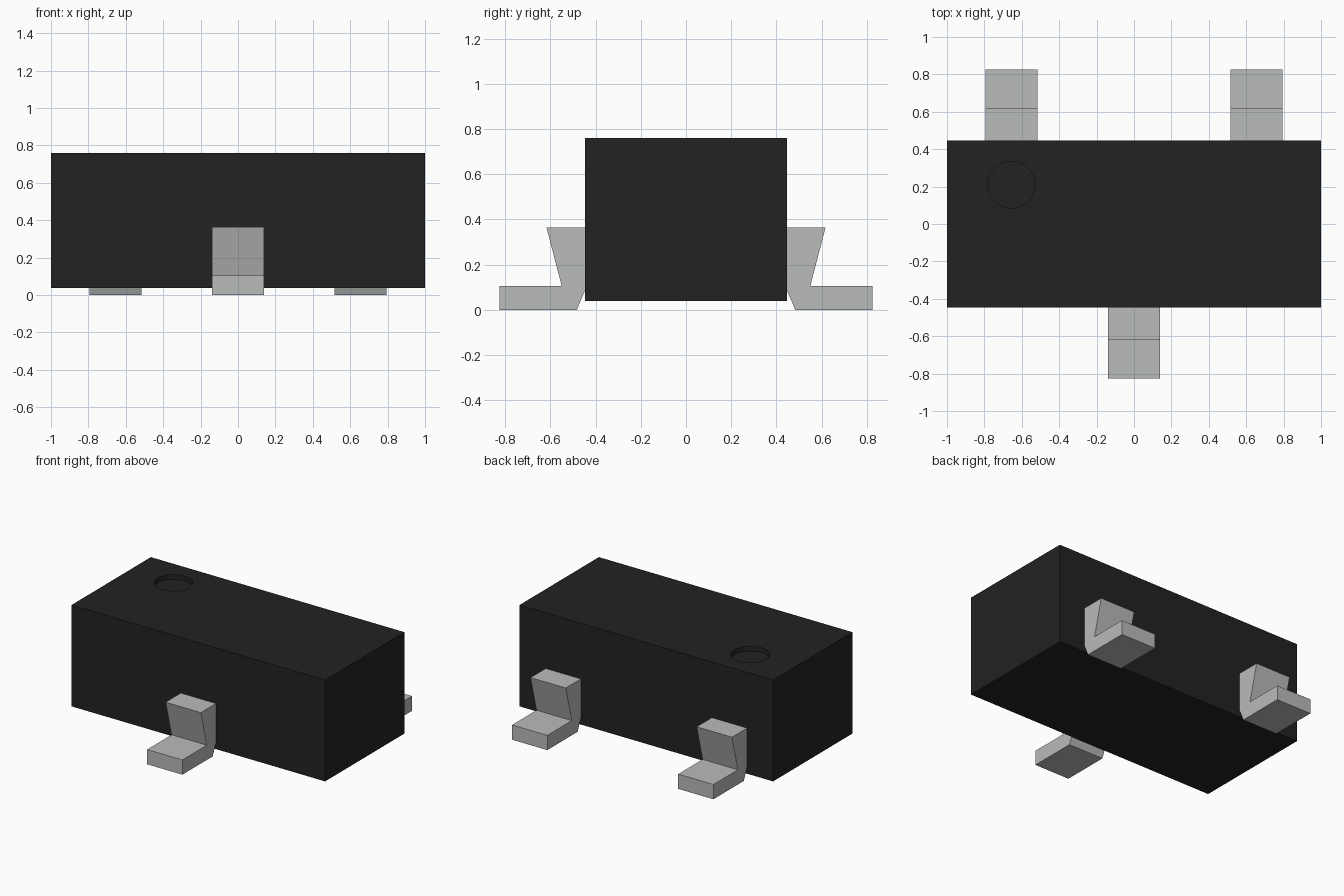
import bpy
import bmesh
from mathutils import Matrix

cube = bpy.data.objects.get("Cube")
if cube:
    bpy.data.objects.remove(cube, do_unlink=True)


def make_material(name, rgb, roughness):
    mat = bpy.data.materials.new(name)
    mat.use_nodes = True
    mat.diffuse_color = (*rgb, 1)
    shader = mat.node_tree.nodes["Principled BSDF"]
    shader.inputs["Base Color"].default_value = (*rgb, 1)
    shader.inputs["Roughness"].default_value = roughness
    return mat


def finish(bm, name, mat):
    bmesh.ops.recalc_face_normals(bm, faces=bm.faces)
    mesh = bpy.data.meshes.new(name)
    bm.to_mesh(mesh)
    bm.free()
    mesh.materials.append(mat)
    obj = bpy.data.objects.new(name, mesh)
    bpy.context.collection.objects.link(obj)
    return obj


black = make_material("black plastic", (0.016, 0.016, 0.016), 0.7)
metal = make_material("light grey metal", (0.49, 0.495, 0.5), 0.5)

HALF_DEPTH, BOTTOM, TOP = 0.447, 0.038, 0.76
LEAD_X = 0.655

# Package body: a plain block
bm = bmesh.new()
bmesh.ops.create_cube(bm, size=1, matrix=Matrix.Translation((0, 0, (BOTTOM + TOP) / 2))
                      @ Matrix.Diagonal((2, HALF_DEPTH * 2, TOP - BOTTOM, 1)))
body = finish(bm, "package_body", black)

# Round marker dimple sunk into the top
bm = bmesh.new()
bmesh.ops.create_cone(bm, cap_ends=True, segments=48, radius1=0.125, radius2=0.125,
                      depth=0.07, matrix=Matrix.Translation((-LEAD_X, 0.21, TOP)))
cutter = finish(bm, "dimple_cutter", black)
cutter.hide_render = True
cut = body.modifiers.new("dimple", "BOOLEAN")
cut.operation = "DIFFERENCE"
cut.solver = "EXACT"
cut.object = cutter
bpy.context.view_layer.objects.active = body
body.select_set(True)
bpy.ops.object.modifier_apply(modifier=cut.name)
bpy.data.objects.remove(cutter, do_unlink=True)
bpy.ops.object.shade_smooth_by_angle()

# Bent leads: side profile (distance from centre, height) extruded across x
PROFILE = [(HALF_DEPTH, 0.363), (0.617, 0.363), (0.55, 0.105), (0.825, 0.105),
           (0.825, 0), (0.483, 0), (HALF_DEPTH, 0.085)]


def make_lead(name, x, side, width=0.278):
    bm = bmesh.new()
    face = bm.faces.new([bm.verts.new((x - width / 2, side * y, z)) for y, z in PROFILE])
    swept = bmesh.ops.extrude_face_region(bm, geom=[face])
    verts = [v for v in swept["geom"] if isinstance(v, bmesh.types.BMVert)]
    bmesh.ops.translate(bm, verts=verts, vec=(width, 0, 0))
    finish(bm, name, metal)


make_lead("front_lead", 0, -1)
make_lead("back_right_lead", -LEAD_X, 1)
make_lead("back_left_lead", LEAD_X, 1)
